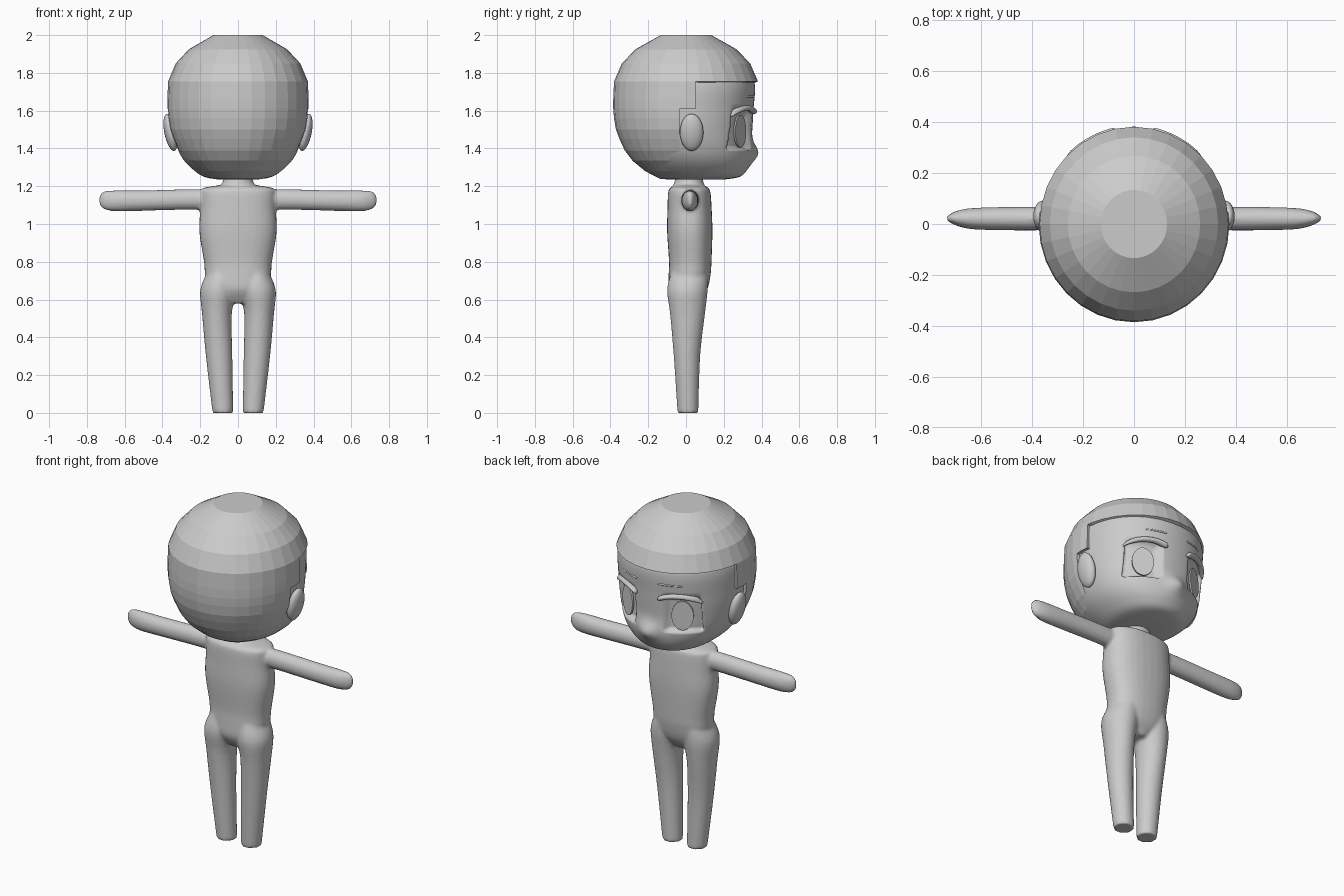
import bpy, bmesh, math
from mathutils import Matrix, Vector

if "Cube" in bpy.data.objects:
    bpy.data.objects.remove(bpy.data.objects["Cube"])

grey = bpy.data.materials.new("plain grey")
grey.diffuse_color = (0.6, 0.6, 0.6, 1)
grey.use_nodes = True
grey.node_tree.nodes["Principled BSDF"].inputs["Base Color"].default_value = grey.diffuse_color

def finish(name, bm, smooth=True):
    bmesh.ops.recalc_face_normals(bm, faces=bm.faces)
    me = bpy.data.meshes.new(name)
    bm.to_mesh(me)
    bm.free()
    me.materials.append(grey)
    for p in me.polygons:
        p.use_smooth = smooth
    ob = bpy.data.objects.new(name, me)
    bpy.context.collection.objects.link(ob)
    return ob

def refine(rings, steps):
    """Catmull-Rom through the cross-section table."""
    out = []
    for i in range(len(rings) - 1):
        p = [rings[max(0, min(len(rings) - 1, i + k))] for k in (-1, 0, 1, 2)]
        for s in range(steps):
            t = s / steps
            out.append([0.5 * (2*b + (c-a)*t + (2*a-5*b+4*c-d)*t*t + (3*b-a-3*c+d)*t**3)
                        for a, b, c, d in zip(*p)])
    out.append(list(rings[-1]))
    return out

def loft(bm, rings, place, n=32, steps=4, power=1.0):
    """Rings are (t, u0, u1, v0, v1); place maps (t, u, v) to a point."""
    loops = []
    for t, u0, u1, v0, v1 in refine(rings, steps):
        loop = []
        for i in range(n):
            a = 2 * math.pi * i / n
            c, s = math.cos(a), math.sin(a)
            c = math.copysign(abs(c) ** power, c)
            s = math.copysign(abs(s) ** power, s)
            loop.append(bm.verts.new(place(t, (u0+u1)/2 + c*(u1-u0)/2, (v0+v1)/2 + s*(v1-v0)/2)))
        loops.append(loop)
    for A, B in zip(loops, loops[1:]):
        for i in range(n):
            j = (i + 1) % n
            bm.faces.new((A[i], A[j], B[j], B[i]))
    bm.faces.new(loops[0])
    bm.faces.new(loops[-1])

# body: torso, neck, legs and arms fused into one smooth skin
bm = bmesh.new()
up = lambda t, u, v: (u, v, t)
loft(bm, [(.58, -.05, .05, -.05, .07), (.65, -.16, .16, -.09, .112), (.73, -.175, .175, -.092, .13),
          (.8, -.18, .18, -.09, .135), (.96, -.205, .205, -.1, .14), (1.08, -.2, .2, -.098, .136),
          (1.165, -.2, .2, -.095, .13), (1.19, -.185, .185, -.085, .12), (1.205, -.1, .1, -.06, .09)],
     up, power=0.85)
loft(bm, [(1.15, -.09, .09, -.07, .1), (1.205, -.085, .085, -.065, .095), (1.27, -.07, .07, -.05, .085)], up)
for s in (-1, 1):
    leg = lambda t, u, v: (s * u, v, t)
    arm = lambda t, u, v: (s * t, v, u)
    loft(bm, [(0, .025, .135, -.045, .065), (.3, .03, .17, -.065, .075), (.52, .033, .19, -.084, .1),
              (.65, .01, .2, -.1, .115), (.74, .02, .165, -.08, .115)], leg)
    loft(bm, [(.12, 1.075, 1.185, -.025, .065), (.3, 1.075, 1.183, -.025, .067), (.5, 1.07, 1.178, -.025, .067),
              (.64, 1.067, 1.178, -.02, .062), (.7, 1.075, 1.175, -.005, .05), (.725, 1.092, 1.163, .008, .036),
              (.735, 1.11, 1.145, .016, .028)], arm)
body = finish("body", bm)
m = body.modifiers.new("fuse", 'REMESH')
m.mode = 'VOXEL'
m.voxel_size = 0.01
m.use_smooth_shade = True
m = body.modifiers.new("relax", 'SMOOTH')
m.factor = 0.5
m.iterations = 3

# head with sunken eye sockets and a soft muzzle
bm = bmesh.new()
loft(bm, [(1.235, -.1, .1, -.1, .2), (1.25, -.18, .18, -.15, .285), (1.29, -.24, .24, -.21, .325),
          (1.34, -.288, .288, -.26, .345), (1.4, -.32, .32, -.3, .352), (1.48, -.343, .343, -.33, .35),
          (1.6, -.355, .355, -.345, .357), (1.76, -.35, .35, -.345, .36), (1.87, -.27, .27, -.27, .28),
          (1.95, -.14, .14, -.14, .15)], up, n=160, steps=8, power=0.95)
def edge(d, half, soft=0.018):
    t = max(0, min(1, (half - abs(d)) / soft))
    return t * t * (3 - 2 * t)
for v in bm.verts:
    x, y, z = v.co
    if y > 0.05:
        v.co.y += 0.032 * math.exp(-(x / .06) ** 2 - ((z - 1.375) / .05) ** 2)
        v.co.y -= 0.035 * edge(abs(x) - .18, .09) * edge(z - 1.5, .11)
finish("head", bm)

# faceted hair shell, turned profile then trimmed around the face
bm = bmesh.new()
profile = [(.13, 2.0), (.26, 1.925), (.33, 1.85), (.37, 1.755), (.374, 1.66), (.374, 1.61), (.37, 1.56),
           (.36, 1.5), (.342, 1.45), (.315, 1.39), (.275, 1.335), (.21, 1.28), (.13, 1.237)]
N = 32
loops = [[bm.verts.new((r * math.cos(2*math.pi*i/N), 1.03 * r * math.sin(2*math.pi*i/N), z)) for i in range(N)]
         for r, z in profile]
bm.faces.new(loops[0])
for A, B in zip(loops, loops[1:]):
    for i in range(N):
        j = (i + 1) % N
        bm.faces.new((A[i], A[j], B[j], B[i]))
for cut in (.05, -.035):
    low = [f for f in bm.faces if f.calc_center_median().z < 1.755]
    es = {e for f in low for e in f.edges}
    vs = {v for f in low for v in f.verts}
    bmesh.ops.bisect_plane(bm, geom=low + list(es) + list(vs), plane_co=(0, cut, 0), plane_no=(0, 1, 0))
gone = []
for f in bm.faces:
    c = f.calc_center_median()
    if c.z < 1.75 and c.y > (.05 if c.z > 1.61 else -.035):
        gone.append(f)
bmesh.ops.delete(bm, geom=gone, context='FACES')
hair = finish("hair", bm, smooth=False)
up_face = max(hair.data.polygons, key=lambda p: p.center.z)
m = hair.modifiers.new("thickness", 'SOLIDIFY')
m.thickness = 0.025
m.offset = -1 if up_face.normal.z > 0 else 1

def blob(name, loc, scale, rot):
    bm = bmesh.new()
    bmesh.ops.create_uvsphere(bm, u_segments=24, v_segments=16, radius=1)
    M = Matrix.Translation(loc) @ rot @ Matrix.Diagonal((*scale, 1))
    bmesh.ops.transform(bm, matrix=M, verts=bm.verts)
    return finish(name, bm)

def strip(name, pts, rx, rz):
    """Tapered band following points across the face."""
    bm = bmesh.new()
    rings = []
    for i, (x, y, z) in enumerate(pts):
        k = 0.5 if i in (0, len(pts) - 1) else 1
        rings.append((x, y - rx*k, y + rx*k, z - rz*k, z + rz*k))
    loft(bm, rings, lambda t, u, v: (t, u, v), n=12)
    finish(name, bm)

def face_y(x):
    return 0.358 * math.sqrt(1 - (x / .36) ** 2)

for s, side in ((-1, "left"), (1, "right")):
    # ears, wider at the top
    ear = blob(side + "_ear", (s * .357, .03, 1.485), (.033, .062, .1), Matrix.Rotation(s * .2, 4, 'Y'))
    # flat oval eyes, turned outward with the face
    bm = bmesh.new()
    bmesh.ops.create_cone(bm, cap_ends=True, segments=32, radius1=1, radius2=1, depth=1)
    M = (Matrix.Translation((s * .178, .286, 1.49)) @ Matrix.Rotation(-s * .5, 4, 'Z')
         @ Matrix.Diagonal((.06, .009, .085, 1)) @ Matrix.Rotation(math.pi / 2, 4, 'X'))
    bmesh.ops.transform(bm, matrix=M, verts=bm.verts)
    finish(side + "_eye", bm, smooth=False)
    # upper lashes and brows
    strip(side + "_lash", [(s*x, face_y(x) + .008, z) for x, z in
          ((.275, 1.575), (.25, 1.597), (.2, 1.612), (.14, 1.612), (.085, 1.597), (.07, 1.59))], .02, .014)
    strip(side + "_brow", [(s*x, face_y(x) + .004, 1.675) for x in (.2, .19, .14, .08, .07)], .009, .006)
